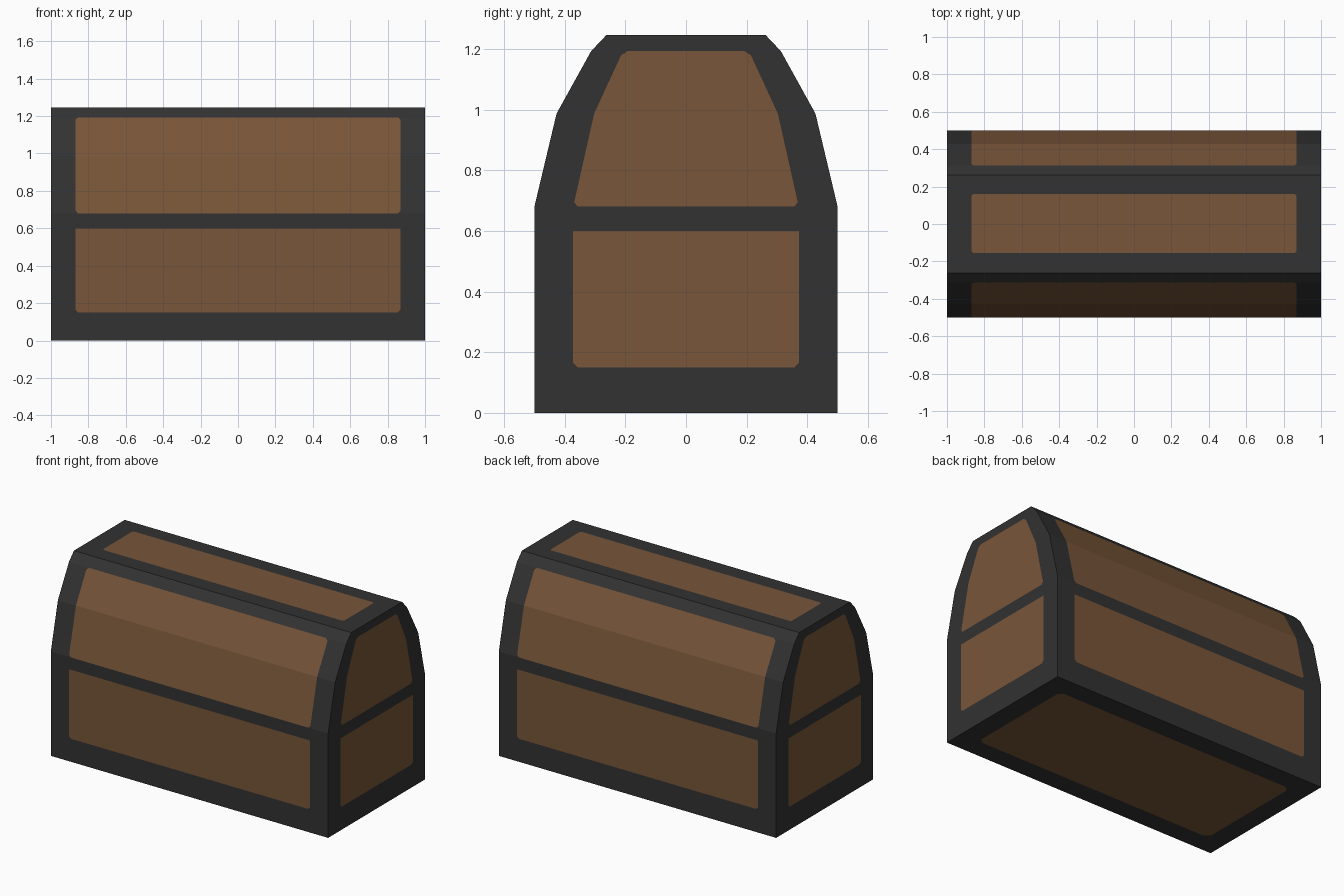
import bpy, bmesh
from mathutils import Vector

if "Cube" in bpy.data.objects:
    bpy.data.objects.remove(bpy.data.objects["Cube"])

HX = 1.0        # half length of the chest
PX = 0.87       # half length of the long wooden panels
SEAM = 0.68     # height where lid meets body


def material(name, rgb):
    m = bpy.data.materials.new(name)
    m.diffuse_color = (*rgb, 1)
    m.use_nodes = True
    m.node_tree.nodes["Principled BSDF"].inputs["Base Color"].default_value = m.diffuse_color
    return m


MATS = [material("dark iron", (0.032, 0.032, 0.032)),
        material("brown wood", (0.188, 0.092, 0.041))]


def shell(profile, centre):
    """Open-ended-profile prism along x, with end caps, facing outward."""
    bm = bmesh.new()
    rows = [[bm.verts.new((x, y, z)) for y, z in profile] for x in (-HX, HX)]
    a, b = rows
    for i in range(len(profile) - 1):
        bm.faces.new((a[i], a[i + 1], b[i + 1], b[i]))
    bm.faces.new(a)
    bm.faces.new(b)
    bm.normal_update()
    for f in bm.faces:
        if f.normal.dot(f.calc_center_median() - Vector(centre)) < 0:
            f.normal_flip()
    bm.normal_update()
    return bm


def panel(bm, pts, clipped, c=0.015):
    """Cut a convex flush panel into the flat face it lies on; clip the given corners."""
    pts = [Vector(p) for p in pts]
    n = len(pts)
    outline = []
    for i, p in enumerate(pts):
        if i in clipped:
            outline += [p + (q - p).normalized() * c for q in (pts[i - 1], pts[(i + 1) % n])]
        else:
            outline.append(p)
    mid = sum(outline, Vector()) / len(outline)
    face = next(f for f in bm.faces
                if all(abs((p - f.verts[0].co).dot(f.normal)) < 1e-4 for p in pts))
    normal = face.normal.copy()
    for i, p in enumerate(outline):
        inward = (outline[(i + 1) % len(outline)] - p).cross(normal).normalized()
        if inward.dot(mid - p) < 0:
            inward.negate()
        before = set(bm.faces)
        bmesh.ops.bisect_plane(bm, geom=[face, *face.edges, *face.verts],
                               dist=1e-5, plane_co=p, plane_no=inward)
        parts = [f for f in bm.faces if f not in before or f == face]
        face = max(parts, key=lambda f: (f.calc_center_median() - p).dot(inward))
    face.material_index = 1


def finish(bm, name):
    bm.normal_update()
    me = bpy.data.meshes.new(name)
    bm.to_mesh(me)
    bm.free()
    for m in MATS:
        me.materials.append(m)
    bpy.context.collection.objects.link(bpy.data.objects.new(name, me))


# chest body: straight box, panels on four sides and underneath
body = shell([(-0.5, SEAM), (-0.5, 0), (0.5, 0), (0.5, SEAM)], (0, 0, 0.34))
for s in (-1, 1):
    panel(body, [(-PX, s * 0.5, 0.15), (PX, s * 0.5, 0.15),
                 (PX, s * 0.5, 0.60), (-PX, s * 0.5, 0.60)], (0, 1))
    panel(body, [(s * HX, -0.373, 0.15), (s * HX, 0.373, 0.15),
                 (s * HX, 0.373, 0.60), (s * HX, -0.373, 0.60)], (0, 1))
panel(body, [(-PX, -0.37, 0), (PX, -0.37, 0), (PX, 0.37, 0), (-PX, 0.37, 0)], (0, 1, 2, 3), 0.03)
finish(body, "chest_body")

# faceted lid
half = [(0.5, SEAM), (0.427, 0.987), (0.313, 1.193), (0.262, 1.247)]
lid = shell([(-y, z) for y, z in half] + half[::-1], (0, 0, 0.9))
for s in (-1, 1):
    # wood wraps over the two lower facets of each long side
    for k, clipped in ((0, (0, 1)), (1, (2, 3))):
        (y0, z0), (y1, z1) = half[k:k + 2]
        panel(lid, [(-PX, s * y0, z0), (PX, s * y0, z0),
                    (PX, s * y1, z1), (-PX, s * y1, z1)], clipped)
    # end panel follows the lid outline
    edge = [(0.372, SEAM), (0.303, 0.987), (0.208, 1.193)]
    panel(lid, [(s * HX, -y, z) for y, z in edge] +
          [(s * HX, y, z) for y, z in edge[::-1]], (0, 2, 3, 5))
top = half[-1][1]
panel(lid, [(-PX, -0.155, top), (PX, -0.155, top), (PX, 0.16, top), (-PX, 0.16, top)], (0, 1, 2, 3), 0.01)
finish(lid, "chest_lid")
